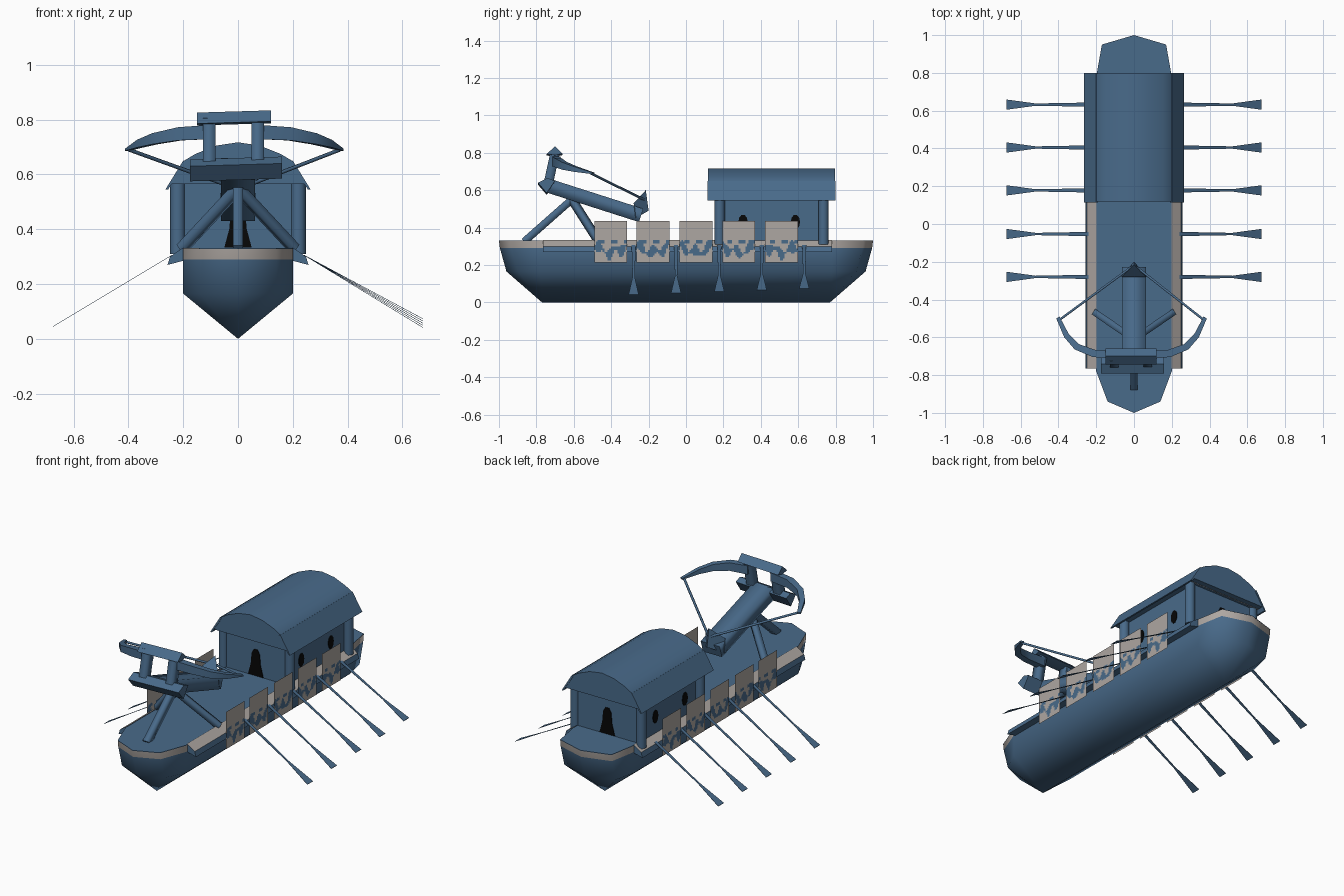
import bpy, bmesh, math
from mathutils import Vector, Matrix

cube = bpy.data.objects.get("Cube")
if cube:
    bpy.data.objects.remove(cube, do_unlink=True)


def material(name, rgb):
    m = bpy.data.materials.new(name)
    m.use_nodes = True
    m.diffuse_color = (*rgb, 1)
    m.node_tree.nodes["Principled BSDF"].inputs["Base Color"].default_value = (*rgb, 1)
    return m


BLUE = material("slate_blue", (0.066, 0.145, 0.255))
GREY = material("warm_grey", (0.42, 0.385, 0.36))
BLACK = material("black_opening", (0.002, 0.002, 0.002))


def finish(name, bm, mats, angle=40, recalc=True):
    if recalc:
        bmesh.ops.recalc_face_normals(bm, faces=bm.faces[:])
    me = bpy.data.meshes.new(name)
    bm.to_mesh(me)
    bm.free()
    for m in mats:
        me.materials.append(m)
    me.shade_smooth()
    me.set_sharp_from_angle(angle=math.radians(angle))
    ob = bpy.data.objects.new(name, me)
    bpy.context.collection.objects.link(ob)
    return ob


def loft(name, rings, mats=(BLUE,), closed=True, rule=None, angle=40):
    """Skin a list of equal-length point rings and cap both ends."""
    bm = bmesh.new()
    cache = {}

    def vert(p):
        key = tuple(round(c, 4) for c in p)
        if key not in cache:
            cache[key] = bm.verts.new(key)
        return cache[key]

    rows = [[vert(p) for p in r] for r in rings]

    def face(vs, index=0):
        vs = list(dict.fromkeys(vs))
        if len(vs) > 2:
            bm.faces.new(vs).material_index = index

    n = len(rows[0])
    for k in range(len(rows) - 1):
        for i in range(n):
            j = (i + 1) % n
            face([rows[k][i], rows[k][j], rows[k + 1][j], rows[k + 1][i]],
                 rule(k, i) if rule else 0)
    if closed:
        face(rows[0])
        face(rows[-1])
    return finish(name, bm, mats, angle)


def beam(name, p, q, w, h, sides=4, mat=BLUE):
    """Prism from p to q, w wide and h tall across, with soft sides and crisp ends."""
    p, q = Vector(p), Vector(q)
    d = q - p
    rot = d.to_track_quat('Z', 'Y').to_matrix().to_4x4()
    bm = bmesh.new()
    bmesh.ops.create_cone(bm, cap_ends=True, segments=sides, radius1=1, radius2=1, depth=d.length)
    s = math.sqrt(0.5) if sides == 4 else 0.5
    turn = Matrix.Rotation(math.pi / 4 if sides == 4 else 0, 4, 'Z')
    caps = [f for f in bm.faces if abs(f.normal.z) > 0.5]
    bmesh.ops.split_edges(bm, edges=list({e for f in caps for e in f.edges}))
    scale = Matrix.Diagonal((w * s, h * s, 1, 1))
    bm.transform(Matrix.Translation((p + q) / 2) @ rot @ scale @ turn)
    return finish(name, bm, (mat,), angle=100, recalc=False)


def plate(name, points, normal, mat, depth=0.004):
    """Thin flat panel extruded from an outline."""
    off = Vector(normal) * depth
    a = [Vector(p) for p in points]
    return loft(name, [a, [v + off for v in a]], (mat,), angle=20)


def extrude_y(name, outline, y0, y1, mats=(BLUE,), rule=None, angle=40):
    return loft(name, [[(x, y, z) for x, z in outline] for y in (y0, y1)], mats, rule=rule, angle=angle)


# Hull: plan outline repeated at keel, chine, band bottom and rail
half = [(0, -1), (0.14, -0.94), (0.2, -0.78), (0.2, 0.78), (0.17, 0.95), (0, 1)]
plan = half + [(-x, y) for x, y in half[-2:0:-1]]


def shrink(y, amount):
    return y - math.copysign(amount, y) if abs(y) > 0.9 else y


keel = [(0, max(-0.77, min(0.77, y)), 0) for x, y in plan]
chine = [(x, shrink(y, 0.04), 0.165) for x, y in plan]
band = [(x, shrink(y, 0.005), 0.29) for x, y in plan]
rail = [(x, y, 0.33) for x, y in plan]
loft("hull", [keel, chine, band, rail], (BLUE, GREY), closed=False, angle=65,
     rule=lambda k, i: int(k == 2))
plate("deck", [(x, y, 0.328) for x, y in plan], (0, 0, 1), BLUE, 0.003)

# Side ledges, shields and oars
shield_y = [-0.402, -0.176, 0.054, 0.282, 0.51]
oar_y = [-0.28, -0.053, 0.178, 0.405, 0.632]
for s, side in ((1, "left"), (-1, "right")):
    ledge = [(0.198 * s, 0.334), (0.248 * s, 0.3), (0.257 * s, 0.27), (0.198 * s, 0.285)]
    extrude_y(side + "_ledge", ledge, -0.765, 0.78, (BLUE, GREY),
              rule=lambda k, i: int(i == 0), angle=20)

    for n, y in enumerate(shield_y):
        bm = bmesh.new()
        bmesh.ops.create_grid(bm, x_segments=20, y_segments=24, size=0.5)
        for v in bm.verts:
            v.co = (0.262 * s, y + v.co.x * 0.175, 0.325 + v.co.y * 0.22)
        # painted waves across the lower part
        for f in bm.faces:
            c = f.calc_center_median()
            u = (c.y - y) / 0.0875
            h = (c.z - 0.215) / 0.22
            wave = 0.22 + 0.16 * abs(u) + 0.07 * math.sin(7 * u + n)
            f.material_index = int(abs(h - wave) < 0.09 + 0.06 * math.sin(9 * u + 2)
                                   or (0.46 < h < 0.54 and math.sin(8 * u) > 0.3))
        bmesh.ops.solidify(bm, geom=bm.faces[:], thickness=0.003)
        finish(f"{side}_shield_{n + 1}", bm, (GREY, BLUE))

    for n, y in enumerate(oar_y):
        tip = 0.04 + (0.008 * n if s > 0 else 0.004)
        widths = [(0.24, 0.011), (0.36, 0.009), (0.52, 0.006), (0.675, 0.027)]

        def oar_point(x, w):
            return (x * s, y + w, 0.305 + (x - 0.24) / 0.435 * (tip - 0.305))

        outline = [oar_point(x, w) for x, w in widths]
        outline += [oar_point(x, -w) for x, w in reversed(widths)]
        plate(f"{side}_oar_{n + 1}", outline, (0, 0, 1), BLUE, 0.002)

# Cabin walls, corner posts, trim and arched roof
walls = [(-0.205, 0.33), (0.205, 0.33), (0.205, 0.58), (-0.205, 0.58)]
extrude_y("cabin_walls", walls, 0.17, 0.745)
for s, side in ((1, "left"), (-1, "right")):
    for y, end in ((0.18, "front"), (0.735, "back")):
        beam(f"{end}_{side}_post", (0.22 * s, y, 0.31), (0.22 * s, y, 0.57), 0.055, 0.055, 12)
    beam(side + "_trim", (0.246 * s, 0.155, 0.567), (0.246 * s, 0.76, 0.567), 0.004, 0.005, mat=GREY)
    eave = [(0.19, 0.645), (0.2, 0.65), (0.265, 0.545), (0.255, 0.545)]
    extrude_y(side + "_eave", [(x * s, z) for x, z in eave], 0.115, 0.8)
for y, end in ((0.153, "front"), (0.762, "back")):
    beam(end + "_trim", (-0.246, y, 0.567), (0.246, y, 0.567), 0.004, 0.005, mat=GREY)
arch = [(0.25, 0.565), (0.2, 0.648), (0.155, 0.675), (0.08, 0.705), (0, 0.717)]
extrude_y("cabin_roof", arch + [(-x, z) for x, z in arch[-2::-1]], 0.118, 0.797)

# Dark doorways and windows
door = [(0.05, 0.333), (0.032, 0.4), (0.026, 0.465), (0.012, 0.49)]
door += [(-x, z) for x, z in reversed(door)]
for y, d, end in ((0.17, -1, "front"), (0.745, 1, "back")):
    plate(end + "_door", [(x, y, z) for x, z in door], (0, d, 0), BLACK)
for s, side in ((1, "left"), (-1, "right")):
    for n, y in enumerate((0.305, 0.585)):
        ring = [(0.205 * s, y + 0.025 * math.cos(a), 0.43 + 0.04 * math.sin(a))
                for a in [math.tau * k / 10 for k in range(10)]]
        plate(f"{side}_window_{n + 1}", ring, (s, 0, 0), BLACK)

# Bolt thrower: tripod
apex = (0, -0.61, 0.55)
beam("front_leg", (0, -0.865, 0.325), apex, 0.035, 0.04)
for s, side in ((1, "left"), (-1, "right")):
    beam(side + "_leg", (0.205 * s, -0.47, 0.33), apex, 0.035, 0.035)

# Bolt thrower: stock, tail block and frame
beam("stock", (0, -0.74, 0.625), (0, -0.24, 0.465), 0.125, 0.075)
tail = [(0.065, -0.28, 0.53), (0, -0.215, 0.6), (-0.065, -0.28, 0.53)]
tail_low = [(0.065, -0.27, 0.45), (0, -0.2, 0.49), (-0.065, -0.27, 0.45)]
loft("tail_block", [tail_low, tail])
lower = [(-0.792, 0.635), (-0.745, 0.58), (-0.7, 0.645), (-0.74, 0.66)]
upper = [(-0.745, 0.79), (-0.7, 0.83), (-0.66, 0.792), (-0.7, 0.783)]
for name, profile, x0, x1 in (("lower_crossbar", lower, -0.175, 0.16), ("upper_crossbar", upper, -0.15, 0.12)):
    loft(name, [[(x, y, z + x * 0.03) for y, z in profile] for x in (x0, x1)])
for x, side in ((0.072, "left"), (-0.105, "right")):
    beam(side + "_upright", (x, -0.735, 0.64), (x, -0.7, 0.8), 0.045, 0.05)

# Bolt thrower: curved arms and string
path = [(0.08, -0.695, 0.755, 0.026), (0.2, -0.685, 0.748, 0.024), (0.29, -0.65, 0.73, 0.02),
        (0.345, -0.59, 0.712, 0.014), (0.39, -0.495, 0.69, 0.004)]
for s, side in ((1, "left"), (-1, "right")):
    rings = []
    for x, y, z, h in path:
        out = Vector((0.5 * x / 0.39, -1 + 0.7 * x / 0.39, 0)).normalized() * (0.008 + 0.5 * h)
        shift = -0.013
        rings.append([(s * (x + a * out.x) + shift, y + a * out.y, z + b * h)
                      for a, b in ((-1, -1), (1, -1), (1, 1), (-1, 1))])
    loft(side + "_arm", rings)
    beam(side + "_string", (0.385 * s - 0.013, -0.51, 0.69), (0.01 * s, -0.225, 0.55), 0.014, 0.014, 6)
